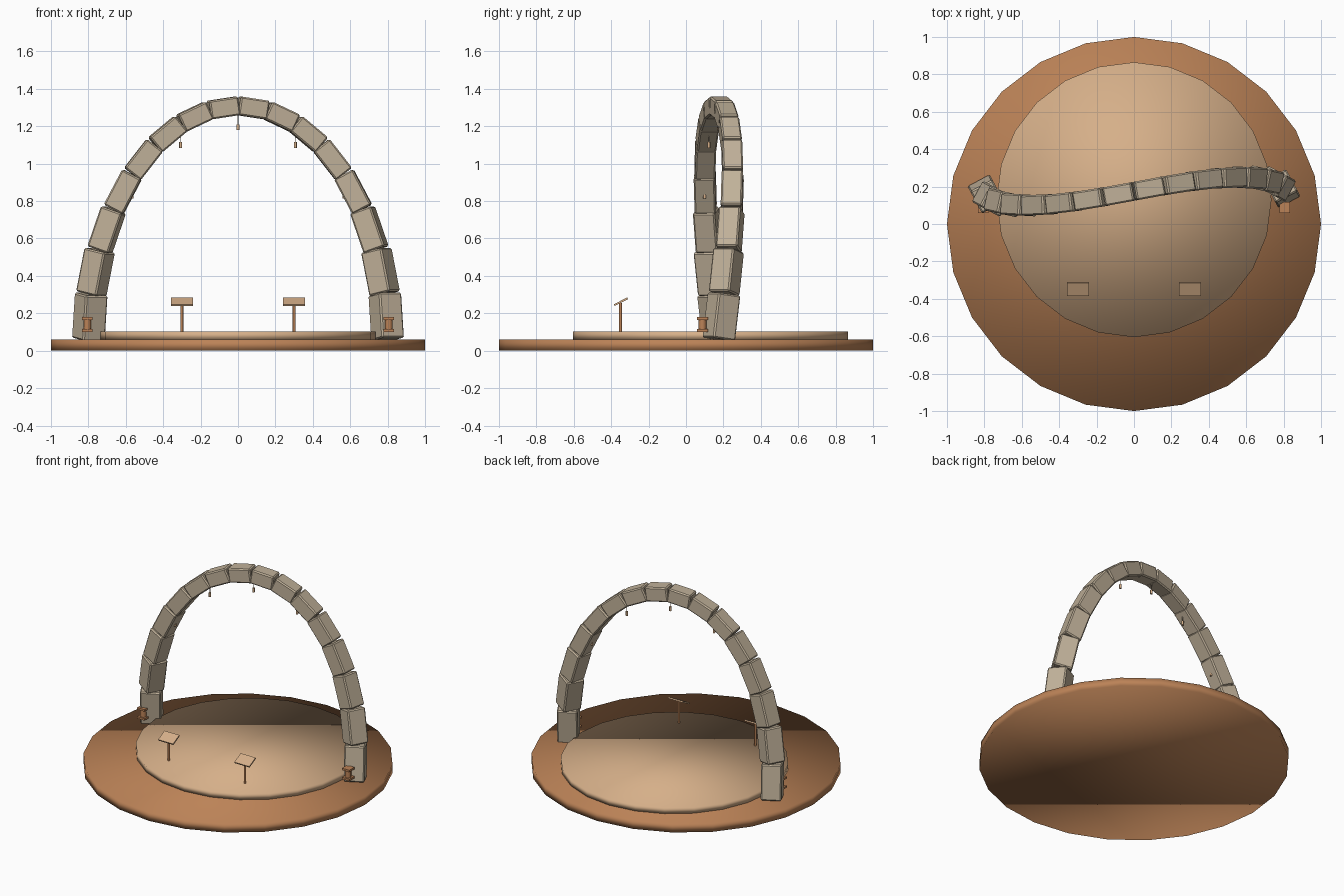
import bpy
from math import sin, cos, pi, radians
from mathutils import Vector

cube = bpy.data.objects.get("Cube")
if cube:
    bpy.data.objects.remove(cube, do_unlink=True)


def material(name, rgb):
    m = bpy.data.materials.new(name)
    m.use_nodes = True
    m.diffuse_color = (*rgb, 1)
    m.node_tree.nodes["Principled BSDF"].inputs["Base Color"].default_value = (*rgb, 1)
    return m


CLAY = material("clay brown", (0.50, 0.225, 0.095))
SAND = material("pale sand", (0.67, 0.43, 0.25))
STONE = material("grey stone", (0.53, 0.44, 0.32))


def finish(name, mat):
    ob = bpy.context.object
    ob.name = name
    ob.data.materials.append(mat)
    return ob


def cylinder(name, mat, x, y, z0, z1, radius, sides, smooth=False):
    bpy.ops.mesh.primitive_cylinder_add(vertices=sides, radius=radius, depth=z1 - z0,
                                        location=(x, y, (z0 + z1) / 2))
    if smooth:
        bpy.ops.object.shade_smooth()
    else:
        bpy.ops.object.shade_smooth_by_angle(angle=radians(50))
    return finish(name, mat)


def box(name, mat, centre, size, rotation=(0, 0, 0)):
    bpy.ops.mesh.primitive_cube_add(size=1, location=centre, rotation=rotation)
    ob = finish(name, mat)
    ob.scale = size
    bpy.ops.object.transform_apply(location=False, rotation=False, scale=True)
    return ob


# Ground discs, soft rounded shading
cylinder("ground_disc", CLAY, 0, 0, 0, 0.06, 1.0, 24, smooth=True)
cylinder("plaza_disc", SAND, 0, 0.13, 0.06, 0.102, 0.735, 24, smooth=True)

# Twisting elliptical arch of stone blocks, thinner at the crown
BLOCKS = 16


def arch_point(step):
    t = pi * step / BLOCKS
    return Vector((0.8 * cos(t), 0.175 + 0.075 * sin(2 * t), 0.06 + 1.25 * sin(t)))


for i in range(BLOCKS):
    a, b = arch_point(i), arch_point(i + 1)
    width = 0.138 - 0.038 * sin(pi * (i + 0.5) / BLOCKS)
    turn = (b - a).to_track_quat('Z', 'Y').to_euler()
    block = box(f"arch_block_{i + 1}", STONE, (a + b) / 2,
                (width, width, (b - a).length * 0.99), turn)
    bevel = block.modifiers.new("worn edges", 'BEVEL')
    bevel.width = 0.008
    bevel.segments = 1

# Small lanterns hanging below the arch
for step in range(4, 13, 2):
    p = arch_point(step)
    cylinder(f"lantern_cord_{step}", STONE, p.x, p.y, p.z - 0.105, p.z - 0.04, 0.002, 6)
    cylinder(f"lantern_{step}", SAND, p.x, p.y, p.z - 0.13, p.z - 0.1, 0.008, 8)

for side, s in (("left", 1), ("right", -1)):
    # Tilted reading signs
    x = 0.3 * s
    cylinder(f"sign_post_{side}", CLAY, x, -0.35, 0.1, 0.256, 0.008, 8)
    box(f"sign_panel_{side}", SAND, (x, -0.348, 0.262), (0.117, 0.08, 0.01),
        (radians(27), 0, 0))
    # Spool-shaped lamps at the feet of the arch
    x = 0.806 * s
    box(f"lamp_base_{side}", CLAY, (x, 0.088, 0.108), (0.058, 0.058, 0.014))
    cylinder(f"lamp_body_{side}", CLAY, x, 0.088, 0.11, 0.17, 0.021, 8)
    box(f"lamp_cap_{side}", CLAY, (x, 0.088, 0.172), (0.058, 0.058, 0.014))
